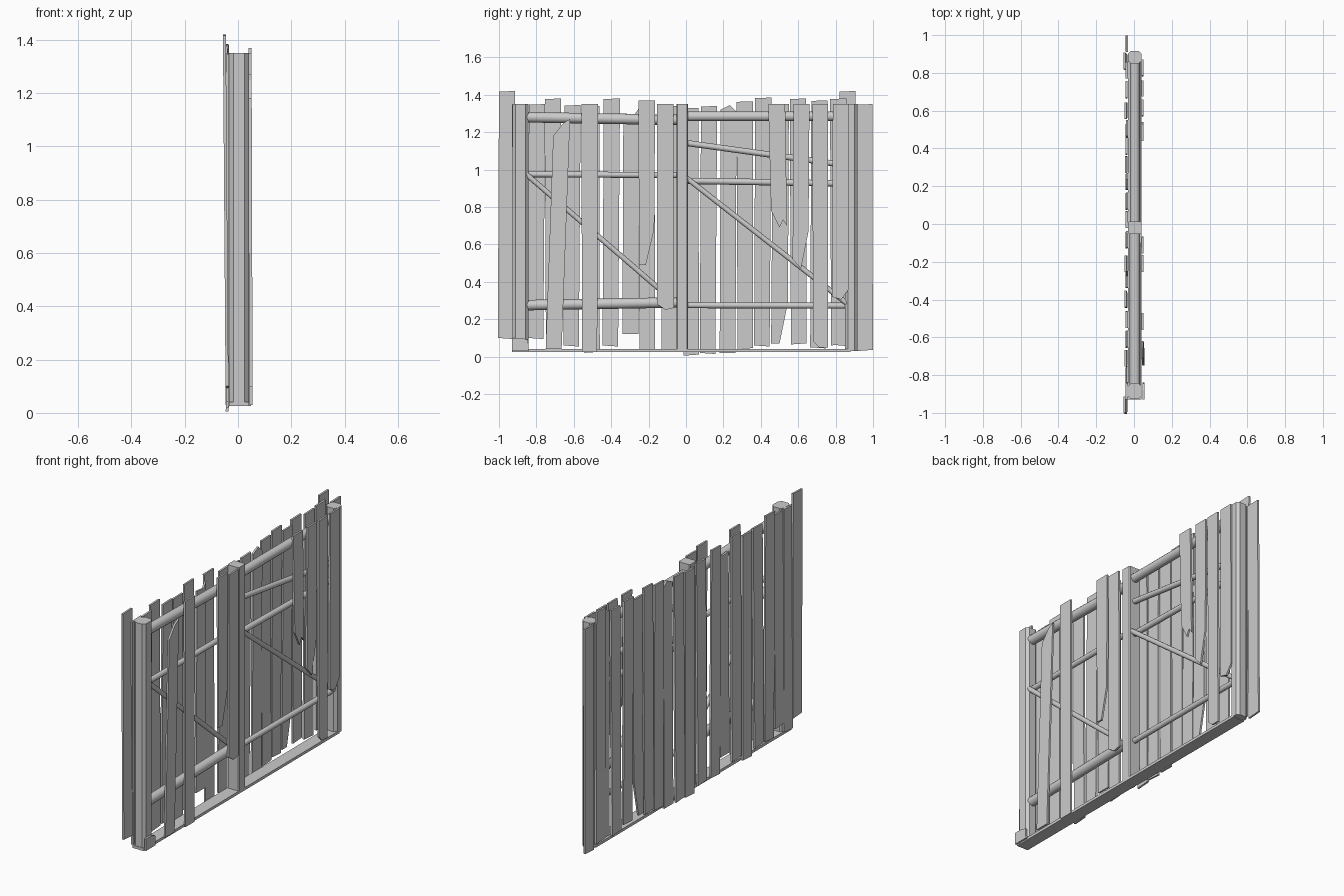
import bpy, bmesh
from mathutils import Vector

cube = bpy.data.objects.get("Cube")
if cube:
    bpy.data.objects.remove(cube, do_unlink=True)

wood = bpy.data.materials.new("pale_grey_wood")
wood.use_nodes = True
wood.diffuse_color = (0.6, 0.6, 0.6, 1)
wood.node_tree.nodes["Principled BSDF"].inputs["Base Color"].default_value = (0.6, 0.6, 0.6, 1)


def finish(name, bm, smooth=False):
    bmesh.ops.recalc_face_normals(bm, faces=bm.faces)
    mesh = bpy.data.meshes.new(name)
    bm.to_mesh(mesh)
    bm.free()
    mesh.materials.append(wood)
    ob = bpy.data.objects.new(name, mesh)
    bpy.context.collection.objects.link(ob)
    if smooth:
        bpy.context.view_layer.objects.active = ob
        ob.select_set(True)
        bpy.ops.object.shade_smooth_by_angle(angle=0.9)
        ob.select_set(False)
    return ob


def prism(name, points, offset):
    """Extrude a flat outline along an offset."""
    bm = bmesh.new()
    face = bm.faces.new([bm.verts.new(p) for p in points])
    ext = bmesh.ops.extrude_face_region(bm, geom=[face])
    moved = [v for v in ext["geom"] if isinstance(v, bmesh.types.BMVert)]
    bmesh.ops.translate(bm, vec=offset, verts=moved)
    return finish(name, bm)


def plank(name, outline, x_low, x_high, thick=0.011):
    """Board in the wall plane; x leans from x_low to x_high with height."""
    pts = [(x_low + (x_high - x_low) * z / 1.35, y, z) for y, z in outline]
    return prism(name, pts, Vector((thick, 0, 0)))


def pole(name, a, b, r, x=0.005):
    """Round pole between two (y, z) points."""
    a, b = Vector((x, *a)), Vector((x, *b))
    bm = bmesh.new()
    bmesh.ops.create_cone(bm, cap_ends=True, segments=12, radius1=r, radius2=r,
                          depth=(b - a).length)
    turn = (b - a).to_track_quat('Z', 'Y').to_matrix().to_4x4()
    bmesh.ops.transform(bm, matrix=turn, verts=bm.verts)
    bmesh.ops.translate(bm, vec=(a + b) / 2, verts=bm.verts)
    return finish(name, bm, True)


# Posts with chamfered corners
def post(name, y, half, chamfer):
    cx, hx, c = 0.004, 0.037, chamfer
    ring = [(hx, half - c), (hx - c, half), (c - hx, half), (-hx, half - c),
            (-hx, c - half), (c - hx, -half), (hx - c, -half), (hx, c - half)]
    prism(name, [(cx + px, y + py, 0.03) for px, py in ring], Vector((0, 0, 1.32)))


post("near_post", -0.885, 0.042, 0.016)
post("middle_post", -0.02, 0.032, 0.006)
post("far_post", 0.883, 0.034, 0.016)

# Ground sill
prism("ground_sill", [(-0.033, -0.93, 0.025), (0.041, -0.93, 0.025),
                      (0.041, 0.88, 0.025), (-0.033, 0.88, 0.025)], Vector((0, 0, 0.016)))

# Rails and diagonal braces
pole("top_rail_near", (-0.86, 1.28), (-0.02, 1.265), 0.028)
pole("top_rail_far", (-0.02, 1.285), (0.88, 1.285), 0.026)
pole("middle_rail_near", (-0.86, 0.975), (-0.02, 0.97), 0.016)
pole("middle_rail_far", (-0.02, 0.94), (0.88, 0.925), 0.017)
pole("low_rail_near", (-0.86, 0.275), (-0.02, 0.29), 0.028)
pole("low_rail_far", (-0.02, 0.275), (0.88, 0.272), 0.016)
pole("upper_brace_far", (-0.02, 1.145), (0.88, 1.02), 0.016)
pole("brace_near", (-0.86, 0.98), (-0.1, 0.325), 0.014, 0.02)
pole("brace_far", (-0.01, 0.965), (0.86, 0.285), 0.014, 0.02)

# Back cladding: left edge, bottom, top, lean at top
back = [(-1.0, 0.10, 1.42, -0.056), (-0.93, 0.04, 1.35, -0.044), (-0.84, 0.10, 1.35, -0.04),
        (-0.755, 0.05, 1.38, -0.05), (-0.65, 0.06, 1.345, -0.042), (-0.55, 0.02, 1.34, -0.044),
        (-0.44, 0.06, 1.38, -0.05), (-0.255, 0.03, 1.37, -0.05),
        (-0.125, 0.04, 1.34, -0.042), (-0.02, 0.005, 1.33, -0.044), (0.08, 0.02, 1.34, -0.042),
        (0.27, 0.04, 1.365, -0.048), (0.37, 0.06, 1.385, -0.046),
        (0.555, 0.065, 1.38, -0.05), (0.67, 0.05, 1.37, -0.045),
        (0.77, 0.06, 1.38, -0.044), (0.82, 0.06, 1.42, -0.056), (0.91, 0.03, 1.35, -0.042)]
for i, (y, low, top, lean) in enumerate(back):
    skew = 0.006 if i % 2 else -0.006
    plank(f"back_plank_{i + 1}", [(y + skew, low), (y + 0.083 + skew, low + skew),
                                  (y + 0.087, top), (y, top - 0.003)], -0.046, lean)

# Back boards with broken ends
plank("back_plank_slanted", [(-0.34, 0.12), (-0.255, 0.12), (-0.25, 1.33), (-0.275, 1.295),
                             (-0.335, 1.30)], -0.044, -0.042)
plank("back_plank_chipped", [(0.18, 0.02), (0.265, 0.02), (0.27, 1.31), (0.235, 1.345),
                             (0.185, 1.32)], -0.044, -0.042)
plank("back_plank_split", [(0.455, 0.07), (0.50, 0.07), (0.545, 0.29), (0.55, 1.35),
                           (0.465, 1.35)], -0.044, -0.042)

# Front boards, several snapped off
front = {
    "stub": [(-0.93, 0.03), (-0.84, 0.03), (-0.845, 0.09), (-0.88, 0.10), (-0.93, 0.10)],
    "leaning": [(-0.75, 0.04), (-0.665, 0.04), (-0.62, 1.27), (-0.655, 1.25), (-0.71, 1.18)],
    "full_near": [(-0.555, 0.025), (-0.475, 0.025), (-0.47, 1.35), (-0.56, 1.35)],
    "snapped_near": [(-0.25, 0.49), (-0.215, 0.49), (-0.17, 0.68), (-0.165, 1.37), (-0.255, 1.37)],
    "short_near": [(-0.155, 0.28), (-0.11, 0.25), (-0.065, 0.26), (-0.068, 1.35), (-0.155, 1.35)],
    "jagged": [(0.455, 0.78), (0.50, 0.69), (0.52, 0.73), (0.54, 0.70), (0.53, 1.35), (0.44, 1.35)],
    "snapped_far": [(0.57, 0.52), (0.615, 0.47), (0.655, 0.67), (0.66, 1.35), (0.575, 1.35)],
    "full_far": [(0.68, 0.08), (0.71, 0.05), (0.76, 0.05), (0.76, 1.35), (0.675, 1.35)],
    "short_far": [(0.78, 0.32), (0.83, 0.305), (0.87, 0.36), (0.87, 1.35), (0.785, 1.35)],
}
for name, outline in front.items():
    plank("front_plank_" + name, outline, 0.044 if name in ("stub", "leaning") else 0.038, 0.04)
